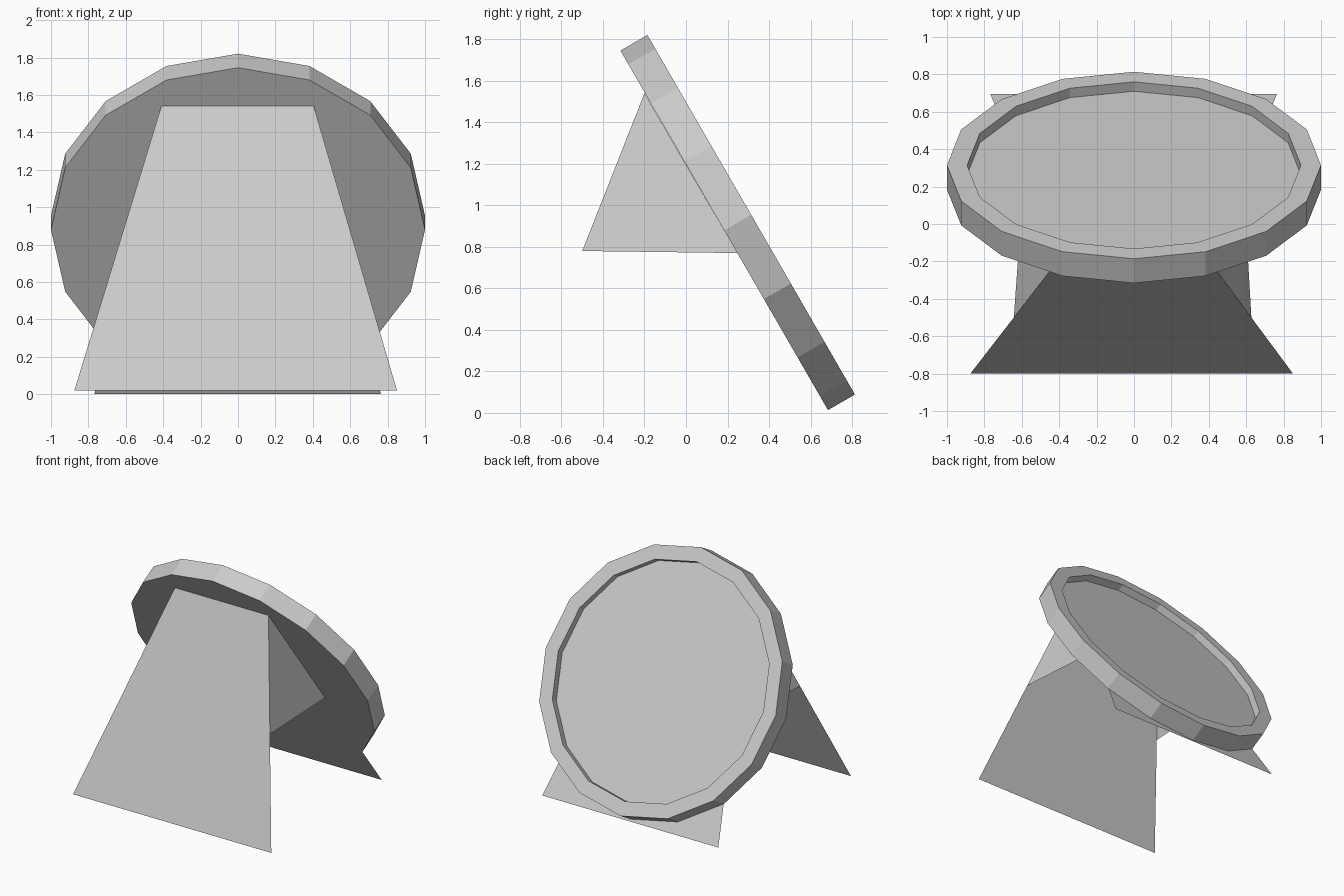
import bpy, bmesh
from math import radians, cos, pi
from mathutils import Vector

if "Cube" in bpy.data.objects:
    bpy.data.objects.remove(bpy.data.objects["Cube"])


def finish(bm, name):
    me = bpy.data.meshes.new(name)
    bm.to_mesh(me)
    bm.free()
    ob = bpy.data.objects.new(name, me)
    bpy.context.collection.objects.link(ob)
    return ob


def sheet(name, polygons):
    bm = bmesh.new()
    for pts in polygons:
        bm.faces.new([bm.verts.new(p) for p in pts])
    return finish(bm, name)


# Tilted 16-sided dish with a shallow recess in its upper face
THICK, RIM, DEPTH = 0.15, 0.11, 0.058
bm = bmesh.new()
bmesh.ops.create_cone(bm, cap_ends=True, segments=16,
                      radius1=1, radius2=1, depth=THICK)
bm.normal_update()
face = max(bm.faces, key=lambda f: f.calc_center_median().z)
bmesh.ops.inset_individual(bm, faces=[face], thickness=RIM * cos(pi / 16))
floor = bmesh.ops.extrude_discrete_faces(bm, faces=[face])["faces"][0]
bmesh.ops.translate(bm, verts=floor.verts, vec=(0, 0, -DEPTH))
dish = finish(bm, "dish")
dish.rotation_euler.x = radians(-60)
dish.location = (0, 0.249, 0.917)

# Thin A-frame stand: front and back legs meet along the top edge
top_l, top_r = Vector((-0.41, -0.2, 1.54)), Vector((0.405, -0.2, 1.54))
front_l, front_r = Vector((-0.875, -0.8, 0.02)), Vector((0.85, -0.8, 0.02))
back_l, back_r = Vector((-0.768, 0.695, 0)), Vector((0.764, 0.695, 0))
sheet("front_leg", [(top_l, front_l, front_r, top_r)])
sheet("back_leg", [(top_r, back_r, back_l, top_l)])

# Triangular side gussets reaching halfway down the legs
for side, t, f, b in (("left", top_l, front_l, back_l),
                      ("right", top_r, front_r, back_r)):
    tri = [t, t.lerp(f, 0.5), t.lerp(b, 0.5)]
    sheet(side + "_gusset", [tri if side == "right" else tri[::-1]])
